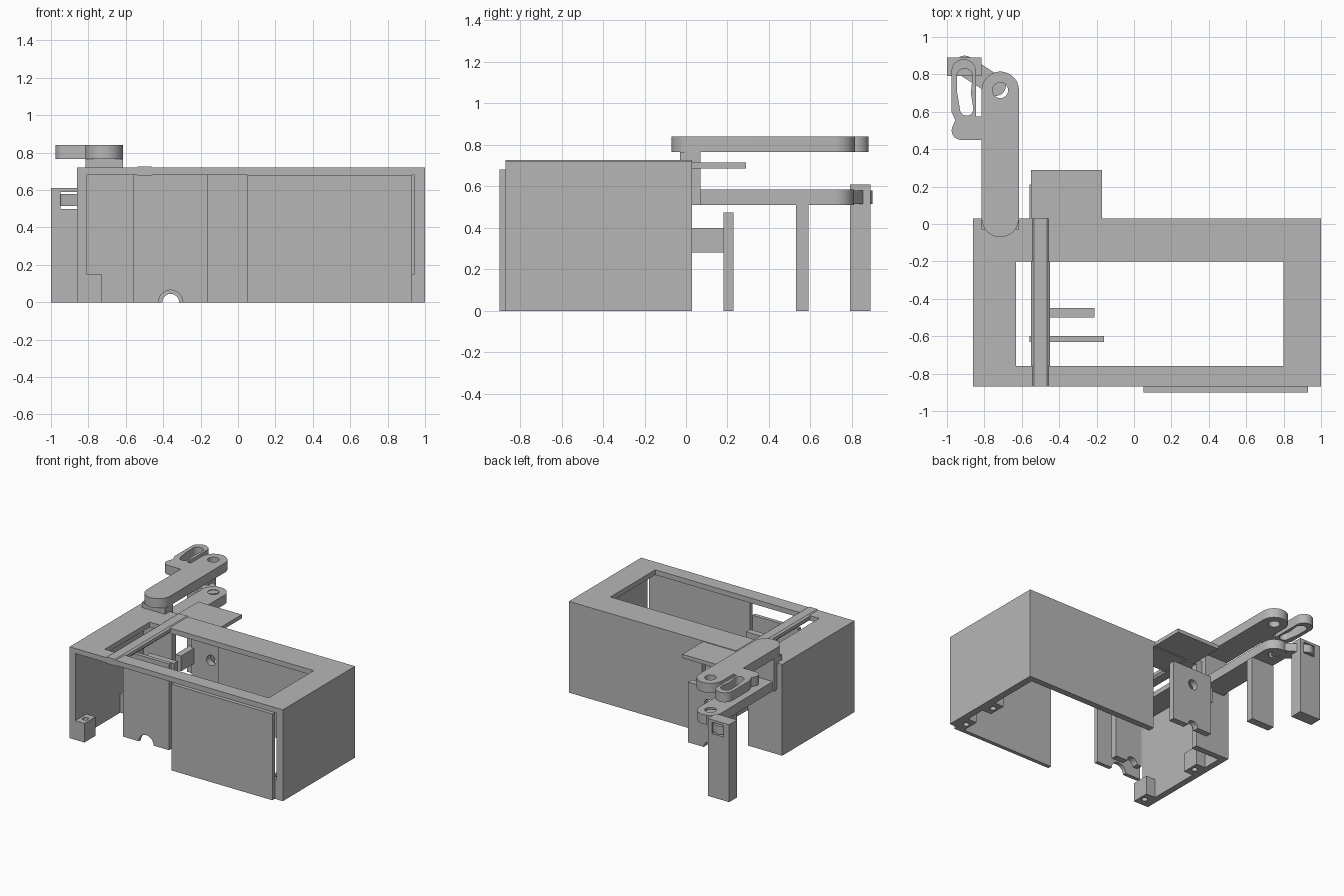
import bpy, bmesh
from math import sin, cos, radians, atan2, degrees
from mathutils import Matrix

if "Cube" in bpy.data.objects:
    bpy.data.objects.remove(bpy.data.objects["Cube"])

grey = bpy.data.materials.new("plain grey")
grey.use_nodes = True
colour = (0.47, 0.47, 0.47, 1)
grey.diffuse_color = colour
grey.node_tree.nodes["Principled BSDF"].inputs["Base Color"].default_value = colour


def finish(name, mesh):
    mesh.materials.clear()
    mesh.materials.append(grey)
    obj = bpy.data.objects.new(name, mesh)
    bpy.context.collection.objects.link(obj)
    bpy.ops.object.select_all(action='DESELECT')
    obj.select_set(True)
    bpy.context.view_layer.objects.active = obj
    bpy.ops.object.shade_smooth_by_angle(angle=radians(30))
    return obj


def plate(name, loops, lo, hi, upright=False):
    """Extrude nested outlines; upright outlines lie in x-z and run along y."""
    curve = bpy.data.curves.new(name, 'CURVE')
    curve.dimensions = '2D'
    curve.fill_mode = 'BOTH'
    curve.extrude = (hi - lo) / 2
    for pts in loops:
        spline = curve.splines.new('POLY')
        spline.points.add(len(pts) - 1)
        for p, (u, v) in zip(spline.points, pts):
            p.co = (u, v, 0, 1)
        spline.use_cyclic_u = True
    temp = bpy.data.objects.new("temp", curve)
    mesh = bpy.data.meshes.new_from_object(temp)
    bpy.data.objects.remove(temp)
    bm = bmesh.new()
    bm.from_mesh(mesh)
    bmesh.ops.remove_doubles(bm, verts=bm.verts, dist=0.0001)
    bmesh.ops.recalc_face_normals(bm, faces=bm.faces)
    mid = (lo + hi) / 2
    if upright:
        bm.transform(Matrix.Translation((0, mid, 0)) @ Matrix.Rotation(radians(90), 4, 'X'))
    else:
        bm.transform(Matrix.Translation((0, 0, mid)))
    bm.to_mesh(mesh)
    bm.free()
    mesh.name = name
    return finish(name, mesh)


def rect(u0, u1, v0, v1):
    return [(u0, v0), (u1, v0), (u1, v1), (u0, v1)]


def arc(u, v, r, a0=0, a1=360, n=32):
    last = n if a1 - a0 == 360 else n - 1
    angles = [radians(a0 + (a1 - a0) * i / last) for i in range(n)]
    return [(u + r * cos(a), v + r * sin(a)) for a in angles]


def capsule(p, q, r):
    a = degrees(atan2(q[1] - p[1], q[0] - p[0]))
    return arc(*q, r, a - 90, a + 90, 16) + arc(*p, r, a + 90, a + 270, 16)


def block(name, x0, x1, y0, y1, z0, z1):
    return plate(name, [rect(x0, x1, y0, y1)], z0, z1)


def notched(x0, x1, z1, cx, r):
    return [(x0, 0)] + arc(cx, 0, r, 180, 0, 16) + [(x1, 0), (x1, z1), (x0, z1)]


# Open housing: top frame, side walls, broken back wall
plate("top_frame", [rect(-.86, 1, -.87, .03), rect(-.63, .80, -.76, -.20)], .68, .72)
block("right_wall", -.86, -.81, -.87, .03, 0, .68)
block("left_wall", .945, 1, -.87, .03, 0, .68)
block("back_wall_wide", -.16, .945, -.02, .03, 0, .68)
block("back_wall_narrow", -.81, -.56, -.02, .03, 0, .68)
block("front_panel", .05, .93, -.90, -.87, 0, .68)
block("back_shelf", -.55, -.17, .03, .29, .685, .715)
plate("cross_bar", [[(-.55, .69), (-.535, .675), (-.465, .675), (-.45, .69),
                     (-.45, .715), (-.465, .726), (-.535, .726), (-.55, .715)]],
      -.87, .03, upright=True)

# Drilled corner feet
for name, x0, x1, y in (("foot_right_front", -.81, -.73, -.80), ("foot_right_back", -.81, -.73, -.24),
                        ("foot_left_front", .865, .945, -.80), ("foot_left_back", .865, .945, -.50)):
    outer = rect(x0, x1, y - .07, y + .07)
    plate(name, [outer, arc((x0 + x1) / 2, y, .022, n=20)], 0, .15)

# Upright plates with shaft notches
plate("front_guide", [notched(-.56, -.16, .68, -.36, .065)], -.63, -.60, True)
plate("middle_guide", [notched(-.45, -.21, .62, -.36, .045)], -.50, -.45, True)
plate("back_guide", [notched(-.53, -.18, .475, -.36, .045), arc(-.36, .345, .04)], .18, .23, True)
block("guide_bracket", -.56, -.51, .02, .21, .28, .40)

# Paired arms joined by a post
hinge = (-.715, .715)
hole = arc(*hinge, .042)
plate("upper_arm", [capsule((-.715, .03), hinge, .1), hole], .765, .84)
lower = [(-.805, .02), (-.625, .02)] + arc(*hinge, .095, 0, 180, 24)
plate("lower_arm", [lower, hole], .51, .585)
block("arm_post", -.815, -.615, .02, .07, .51, .765)
block("arm_post_foot", -.815, -.615, -.03, .07, .72, .765)
block("arm_leg", -.815, -.615, .53, .59, 0, .51)

# Slotted link beside the upper arm
link = ([(-.80, .45), (-.80, .575), (-.845, .575)] + arc(-.91, .815, .066, 0, 180, 20)
        + [(-.976, .60), (-.955, .555)] + arc(-.925, .50, .05, 150, 270, 10))
slot = (arc(-.905, .79, .042, 0, 180, 14) + [(-.945, .70), (-.935, .64)]
        + arc(-.895, .615, .036, 190, 360, 14) + [(-.872, .70)])
plate("slotted_link", [link, slot], .765, .84)

# Outer leg with a window for the lower link
plate("outer_leg", [rect(-1, -.815, 0, .61), rect(-.95, -.85, .50, .59)], .79, .89, True)
bar = capsule((-.74, .74), (-.905, .845), .055)
plate("lower_link", [bar], .515, .58)
